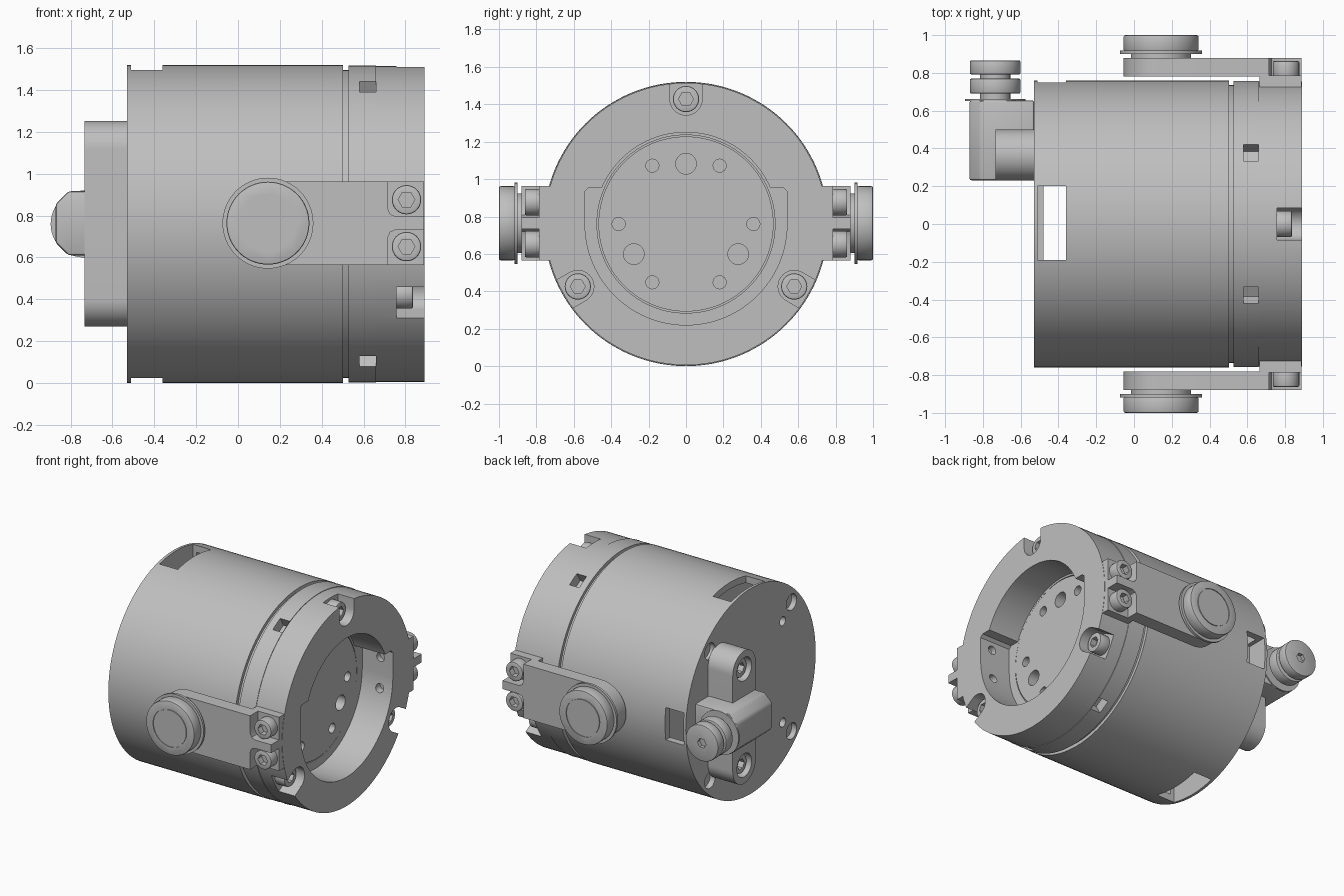
import bpy, bmesh, math
from math import pi, cos, sin, radians

default = bpy.data.objects.get("Cube")
if default:
    bpy.data.objects.remove(default)

CZ = 0.76   # height of the main axis
R = 0.76    # body radius

metal = bpy.data.materials.new("grey_metal")
metal.use_nodes = True
metal.diffuse_color = (0.52, 0.52, 0.52, 1)
metal.node_tree.nodes["Principled BSDF"].inputs["Base Color"].default_value = (0.52, 0.52, 0.52, 1)


def make(name, bm):
    bmesh.ops.remove_doubles(bm, verts=bm.verts, dist=1e-5)
    bmesh.ops.recalc_face_normals(bm, faces=bm.faces)
    mesh = bpy.data.meshes.new(name)
    bm.to_mesh(mesh)
    bm.free()
    mesh.materials.append(metal)
    obj = bpy.data.objects.new(name, mesh)
    bpy.context.collection.objects.link(obj)
    return obj


def prism(name, axis, pts, a, b, bevel=0):
    """Extrude a profile along x (profile in y, z) or along y (profile in x, z)."""
    bm = bmesh.new()
    place = (lambda u, v: (a, u, v)) if axis == "x" else (lambda u, v: (u, a, v))
    face = bm.faces.new([bm.verts.new(place(u, v)) for u, v in pts])
    move = (b - a, 0, 0) if axis == "x" else (0, b - a, 0)
    new = bmesh.ops.extrude_face_region(bm, geom=[face])["geom"]
    bmesh.ops.translate(bm, vec=move, verts=[g for g in new if isinstance(g, bmesh.types.BMVert)])
    bmesh.ops.recalc_face_normals(bm, faces=bm.faces)
    if bevel:
        edges = [e for e in bm.edges if e.calc_face_angle(0) > radians(30)]
        bmesh.ops.bevel(bm, geom=edges, offset=bevel, segments=2, affect="EDGES", profile=0.5)
    return make(name, bm)


def arc(u, v, r, start, end, n):
    return [(u + r * cos(radians(start + (end - start) * i / n)),
             v + r * sin(radians(start + (end - start) * i / n))) for i in range(n + 1)]


def cyl(name, axis, a, b, u, v, r, n=48, bevel=0):
    return prism(name, axis, arc(u, v, r, 0, 360, n)[:-1], a, b, bevel)


def box(name, x0, x1, y0, y1, z0, z1):
    return prism(name, "x", [(y0, z0), (y1, z0), (y1, z1), (y0, z1)], x0, x1)


def radial_box(name, x0, x1, r0, r1, half, angle):
    """Box lying along a radius of the main axis."""
    c, s = cos(radians(angle)), sin(radians(angle))
    pts = [(r * c - t * s, CZ + r * s + t * c)
           for r, t in ((r0, -half), (r1, -half), (r1, half), (r0, half))]
    return prism(name, "x", pts, x0, x1)


def cut(obj, *tools):
    bpy.context.view_layer.objects.active = obj
    for tool in tools:
        mod = obj.modifiers.new("cut", "BOOLEAN")
        mod.operation, mod.solver, mod.object = "DIFFERENCE", "EXACT", tool
        bpy.ops.object.modifier_apply(modifier=mod.name)
        bpy.data.objects.remove(tool)


def screw(name, axis, base, top, u, v):
    """Socket head screw with a hexagonal recess in its top."""
    head = cyl(name, axis, base, top, u, v, 0.07, 32, 0.008)
    d = 1 if top > base else -1
    cut(head, cyl("socket", axis, top - 0.045 * d, top + 0.02 * d, u, v, 0.04, 6))


# Main body: one turned profile with the groove and the end ring step
profile = [(-0.53, 0), (-0.53, R), (0.502, R), (0.502, 0.735), (0.528, 0.735),
           (0.528, R - 0.002), (0.66, R - 0.002), (0.66, R - 0.006), (0.89, R - 0.006), (0.89, 0)]
bm = bmesh.new()
verts = [bm.verts.new((x, 0, CZ + r)) for x, r in profile]
edges = [bm.edges.new(pair) for pair in zip(verts, verts[1:])]
bmesh.ops.spin(bm, geom=verts + edges, cent=(0, 0, CZ), axis=(1, 0, 0), angle=2 * pi, steps=128)
body = make("body", bm)

# Hollow rear chamber and its windows
cut(body, cyl("chamber", "x", -0.48, -0.3, 0, CZ, 0.71, 96),
    box("top_window", -0.51, -0.36, -0.19, 0.2, 1.33, 1.7),
    box("bottom_window", -0.51, -0.36, -0.19, 0.2, -0.2, 0.19),
    box("side_window", -0.51, -0.36, 0.6, 0.9, 0.64, 0.88))

# Front recess: round above, wider with straight sides below
wide = arc(0, CZ, 0.54, 180, 360, 48) + [(0.54, 0.935), (0.52, 0.955), (-0.52, 0.955), (-0.54, 0.935)]
cut(body, prism("wide_recess", "x", wide, 0.64, 1),
    cyl("round_recess", "x", 0.64, 1, 0, CZ, 0.49, 96),
    cyl("plate_bore", "x", 0.5, 0.8, 0, CZ, 0.476, 96))
for side in (1, -1):
    cut(body, *[cyl("wall_hole", "y", 0.5 * side, 0.58 * side, 0.79, z, 0.032, 24) for z in (0.65, 0.875)])

# Small windows in the middle ring
for angle in (60, 120, 240, 300):
    cut(body, radial_box("ring_window", 0.58, 0.659, 0.68, 0.9, 0.05, angle))

# End ring screws in open pockets
for angle in (90, 210, 330):
    u, v = 0.668 * cos(radians(angle)), CZ + 0.668 * sin(radians(angle))
    cut(body, cyl("pocket", "x", 0.758, 1, u, v, 0.086, 32),
        radial_box("pocket_mouth", 0.758, 1, 0.668, 0.9, 0.086, angle))
    screw("ring_screw", "x", 0.75, 0.836, u, v)

# Holes in the rear cap
for angle in (45, 135, 225, 315):
    c, s = cos(radians(angle)), sin(radians(angle))
    cut(body, cyl("large_hole", "x", -0.6, -0.49, 0.675 * c, CZ + 0.675 * s, 0.06, 32),
        cyl("small_hole", "x", -0.6, -0.49, 0.53 * c, CZ + 0.53 * s, 0.033, 24))

# Face plate inside the recess with its hole pattern
plate = cyl("face_plate", "x", 0.45, 0.645, 0, CZ, 0.468, 96)
for i in range(6):
    a = radians(60 * i)
    cut(plate, cyl("plate_hole", "x", 0.56, 0.7, 0.36 * cos(a), CZ + 0.36 * sin(a), 0.035, 24))
for angle in (90, 210, 330):
    a = radians(angle)
    cut(plate, cyl("pin_hole", "x", 0.56, 0.7, 0.322 * cos(a), CZ + 0.322 * sin(a), 0.055, 32))

# Side arms with round knobs, one on each side
for side, label in ((1, "back"), (-1, "front")):
    low, high = 0.565, 0.963
    outline = arc(0.143, 0.764, 0.199, 90, 270, 32) + [(0.888, low), (0.888, high)]
    arm = prism(label + "_arm", "y", outline, 0.78 * side, 0.88 * side)
    foot = box(label + "_arm_foot", 0.664, 0.888, 0.62 * side, 0.785 * side, low, high)
    for z, edge, corner in ((0.876, 1.1, 0.795), (0.652, 0.4, 0.733)):
        d = 0.04 if edge > z else -0.04
        notch = [(0.715, edge), (0.715, corner + d), (0.727, corner + 0.3 * d), (0.755, corner),
                 (1, corner), (1, edge)]
        cut(arm, prism("notch", "y", notch, 0.787 * side, 0.95 * side))
        screw(label + "_arm_screw", "y", 0.77 * side, 0.862 * side, 0.805, z)
    cyl(label + "_knob_neck", "y", 0.87 * side, 0.91 * side, 0.143, 0.764, 0.16)
    cyl(label + "_knob_washer", "y", 0.9 * side, 0.918 * side, 0.143, 0.764, 0.217, 64)
    knob = cyl(label + "_knob", "y", 0.915 * side, side, 0.143, 0.764, 0.198, 64, 0.008)
    groove = cyl("groove", "y", 0.994 * side, 1.1 * side, 0.143, 0.764, 0.139, 64)
    cut(groove, cyl("core", "y", 0.9 * side, 1.2 * side, 0.143, 0.764, 0.133, 64))
    cut(knob, groove)

# Rear bracket: slot-shaped plate with two sunk screws
BY = 0.365
slot = arc(BY, 1.117, 0.135, 0, 180, 24) + arc(BY, 0.405, 0.135, 180, 360, 24)
bracket = prism("rear_bracket", "x", slot, -0.525, -0.733)
for z in (1.117, 0.405):
    cut(bracket, cyl("counterbore", "x", -0.8, -0.63, BY, z, 0.086, 32))
    screw("bracket_screw", "x", -0.62, -0.705, BY, z)

# Plunger housing across the bracket and its double knob
hull = [(-0.527, 0.61), (-0.81, 0.61), (-0.872, 0.67), (-0.872, 0.855), (-0.81, 0.917), (-0.527, 0.917)]
prism("plunger_housing", "y", hull, 0.23, 0.655, 0.015)
cyl("plunger_washer", "y", 0.65, 0.663, -0.735, CZ, 0.16)
cyl("plunger_neck", "y", 0.655, 0.82, -0.735, CZ, 0.08)
cyl("plunger_inner_disc", "y", 0.69, 0.77, -0.735, CZ, 0.134, 48, 0.008)
disc = cyl("plunger_outer_disc", "y", 0.792, 0.866, -0.735, CZ, 0.134, 48, 0.008)
cut(disc, cyl("socket", "y", 0.84, 0.9, -0.735, CZ, 0.035, 6))

# Smooth the round surfaces, keep the machined edges sharp
for obj in bpy.data.objects:
    obj.select_set(obj.type == "MESH" and metal.name in obj.data.materials)
bpy.ops.object.shade_smooth_by_angle(angle=radians(30))
